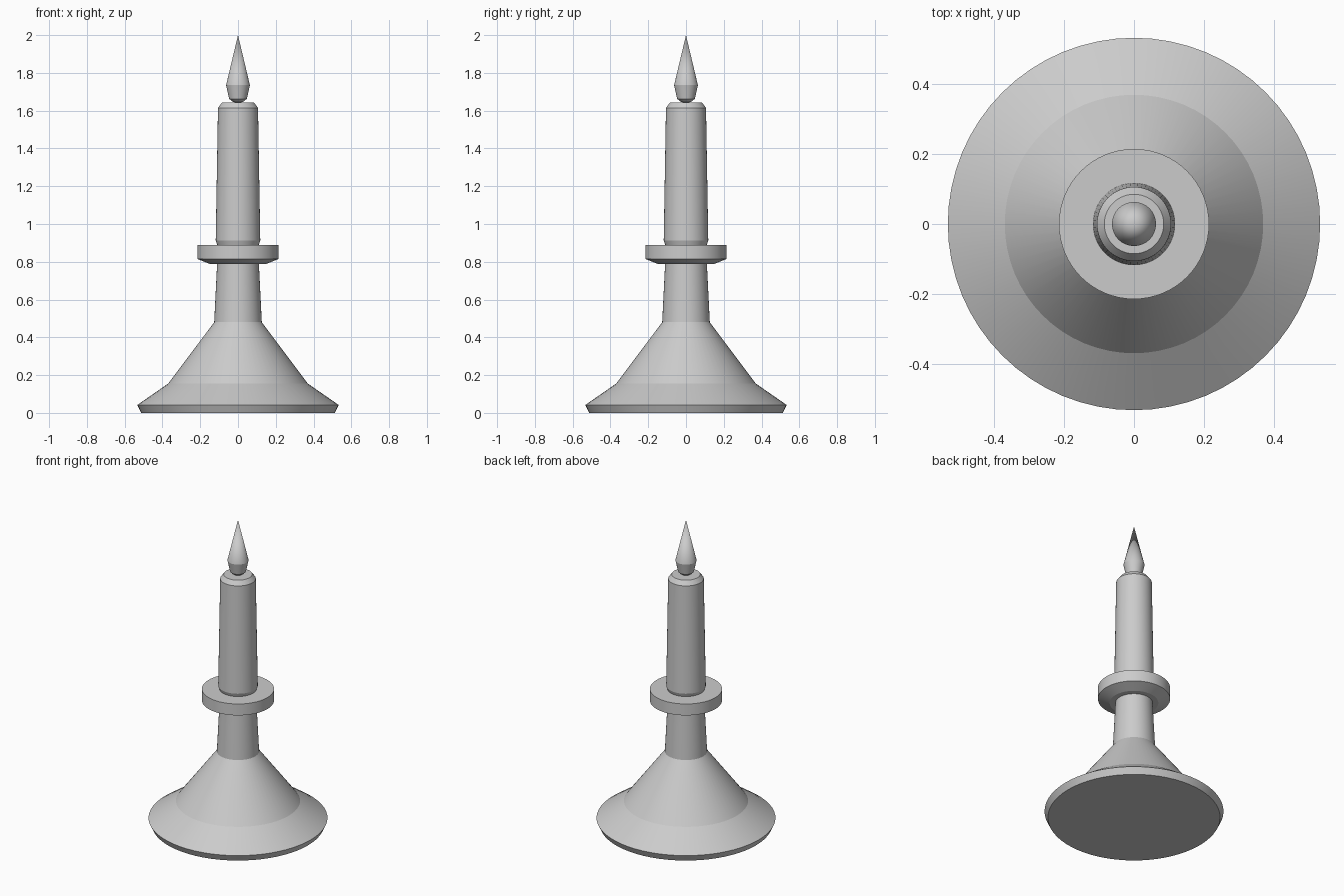
import bpy
import bmesh
import math

if "Cube" in bpy.data.objects:
    bpy.data.objects.remove(bpy.data.objects["Cube"], do_unlink=True)

GREY = (0.6, 0.6, 0.6, 1)
grey = bpy.data.materials.new("plain grey")
grey.use_nodes = True
grey.diffuse_color = GREY
grey.node_tree.nodes["Principled BSDF"].inputs["Base Color"].default_value = GREY


def turned(name, profile, sides=64):
    """Spin a (radius, height) profile around z; ends are closed on the axis."""
    bm = bmesh.new()
    points = [bm.verts.new((r, 0, z)) for r, z in profile]
    edges = [bm.edges.new(pair) for pair in zip(points, points[1:])]
    bmesh.ops.spin(bm, geom=points + edges, axis=(0, 0, 1), cent=(0, 0, 0),
                   angle=math.tau, steps=sides, use_duplicate=False)
    bmesh.ops.remove_doubles(bm, verts=bm.verts, dist=0.0001)
    bmesh.ops.recalc_face_normals(bm, faces=bm.faces)
    mesh = bpy.data.meshes.new(name)
    bm.to_mesh(mesh)
    bm.free()
    mesh.materials.append(grey)
    obj = bpy.data.objects.new(name, mesh)
    bpy.context.collection.objects.link(obj)
    bpy.ops.object.select_all(action="DESELECT")
    obj.select_set(True)
    bpy.context.view_layer.objects.active = obj
    bpy.ops.object.shade_smooth_by_angle(angle=math.radians(12))
    return obj


# Flared foot with the slender neck above it
turned("holder_base", [(0, 0), (0.513, 0), (0.533, 0.042), (0.37, 0.155),
                       (0.126, 0.48), (0.11, 0.8), (0, 0.8)])

# Drip tray with a chamfered underside
turned("drip_tray", [(0, 0.787), (0.145, 0.787), (0.215, 0.815),
                     (0.215, 0.89), (0, 0.89)])

# Tapered candle
turned("candle", [(0, 0.885), (0.108, 0.885), (0.118, 0.912),
                  (0.106, 1.615), (0.085, 1.643), (0, 1.643)])

# Flame
turned("flame", [(0, 1.643), (0.025, 1.645), (0.047, 1.663),
                 (0.063, 1.735), (0, 2)])
